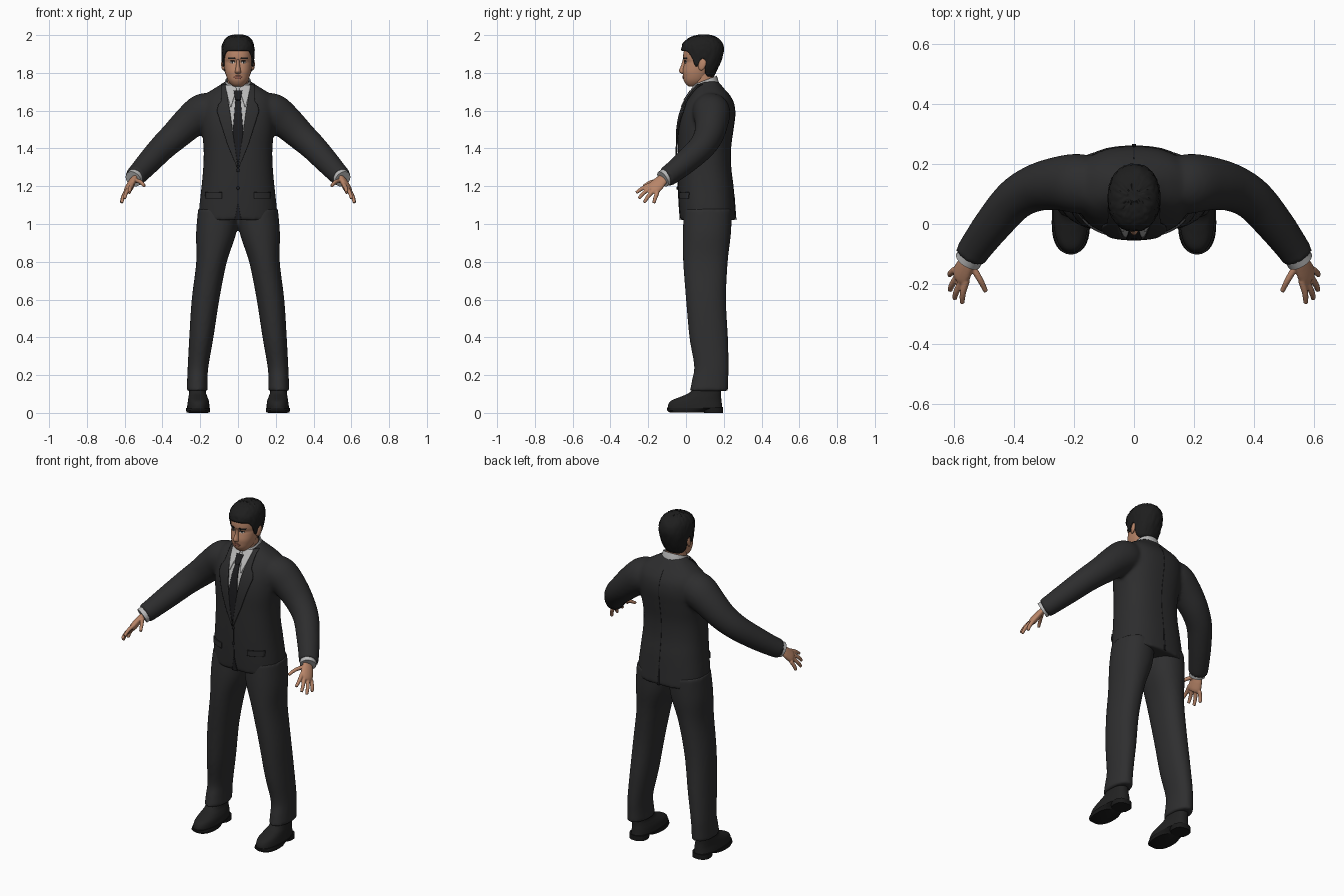
import bpy, bmesh, math, random
from mathutils import Vector

if "Cube" in bpy.data.objects:
    bpy.data.objects.remove(bpy.data.objects["Cube"])

random.seed(3)


def mat(name, rgb):
    m = bpy.data.materials.new(name)
    m.diffuse_color = (*rgb, 1)
    m.use_nodes = True
    m.node_tree.nodes["Principled BSDF"].inputs["Base Color"].default_value = m.diffuse_color
    return m


SUIT = mat("suit charcoal", (.026, .026, .027))
TROUSER = mat("trouser charcoal", (.028, .028, .029))
SHIRT = mat("shirt grey", (.48, .48, .48))
TIE = mat("tie black", (.012, .012, .014))
SKIN = mat("skin", (.48, .235, .14))
LIPS = mat("lips", (.30, .115, .08))
HAIR = mat("hair black", (.013, .013, .013))
SHOE = mat("shoe black", (.016, .016, .016))
SOLE = mat("sole black", (.010, .010, .010))
EYE = mat("eye white", (.55, .5, .46))


def finish(name, bm, material, voxel=0, thick=0, smooth=3):
    bmesh.ops.recalc_face_normals(bm, faces=bm.faces)
    me = bpy.data.meshes.new(name)
    bm.to_mesh(me)
    bm.free()
    ob = bpy.data.objects.new(name, me)
    bpy.context.collection.objects.link(ob)
    me.materials.append(material)
    bpy.ops.object.select_all(action='DESELECT')
    ob.select_set(True)
    bpy.context.view_layer.objects.active = ob
    bpy.ops.object.shade_smooth_by_angle(angle=math.radians(50))
    if voxel:  # fuse overlapping volumes into one skin
        r = ob.modifiers.new("fuse", 'REMESH')
        r.mode, r.voxel_size, r.use_smooth_shade = 'VOXEL', voxel, True
        s = ob.modifiers.new("soften", 'SMOOTH')
        s.factor, s.iterations = .5, smooth
    if thick:
        s = ob.modifiers.new("thickness", 'SOLIDIFY')
        s.thickness, s.offset = thick, 0
    return ob


def dense(rows, sub=5):
    """Smooth curve through rows of numbers."""
    out = []
    for i in range(len(rows) - 1):
        q = [rows[max(0, min(len(rows) - 1, i + k))] for k in (-1, 0, 1, 2)]
        for s in range(sub):
            t = s / sub
            out.append(tuple(.5 * (2 * b + (c - a) * t + (2 * a - 5 * b + 4 * c - d) * t * t
                                   + (3 * b - a - 3 * c + d) * t ** 3) for a, b, c, d in zip(*q)))
    return out + [tuple(rows[-1])]


def sample(rows, z):
    """Linear lookup in rows sorted by rising first value."""
    z = max(rows[0][0], min(rows[-1][0], z))
    for a, b in zip(rows, rows[1:]):
        if z <= b[0]:
            t = (z - a[0]) / (b[0] - a[0])
            return tuple(p + (q - p) * t for p, q in zip(a, b))
    return rows[-1]


def se(v, p):
    return math.copysign(abs(v) ** (2 / p), v)


def oval(row, ang, p, sx=1):
    z, cx, hw, yf, yb = row
    return Vector((sx * cx + hw * se(math.cos(ang), p),
                   (yf + yb) / 2 + (yb - yf) / 2 * se(math.sin(ang), p), z))


def skin(bm, rings, caps=True):
    vs = [[bm.verts.new(c) for c in r] for r in rings]
    n = len(vs[0])
    for a, b in zip(vs, vs[1:]):
        for i in range(n):
            bm.faces.new((a[i], a[(i + 1) % n], b[(i + 1) % n], b[i]))
    if caps:
        bm.faces.new(vs[0])
        bm.faces.new(vs[-1])


def loft(bm, rows, p=2.2, sx=1, n=40, caps=True):
    skin(bm, [[oval(r, 2 * math.pi * i / n, p, sx) for i in range(n)] for r in rows], caps)


def tube(bm, rows, sx=1, side=(0, 0, 1), flat=1.0, n=20):
    """Tube through rows of x, y, z, radius; flat squashes it across the side axis."""
    rows = dense(rows)
    pts = [Vector(r[:3]) for r in rows]
    rings = []
    for i, c in enumerate(pts):
        t = (pts[min(i + 1, len(pts) - 1)] - pts[max(i - 1, 0)]).normalized()
        v = t.cross(Vector(side)).normalized()
        u = v.cross(t)
        ring = [c + rows[i][3] * (u * math.cos(a) + v * flat * math.sin(a))
                for a in (2 * math.pi * k / n for k in range(n))]
        rings.append([Vector((sx * q.x, q.y, q.z)) for q in ring])
    skin(bm, rings)


def drape(name, body, p, edges, material, off=.003, sx=1, back=False, thick=.005, cols=8):
    """Thin plate hugging a body surface, edges = rows of z, x left, x right."""
    bm = bmesh.new()
    grid = []
    for j in range(25):
        z = edges[0][0] + (edges[-1][0] - edges[0][0]) * j / 24
        _, l, r = sample(edges, z)
        _, cx, hw, yf, yb = sample(body, z)
        line = []
        for i in range(cols + 1):
            x = l + (r - l) * i / cols
            d = (yb - yf) / 2 * (1 - min(1, abs(x / hw)) ** p) ** (1 / p) + off
            line.append(bm.verts.new((sx * x, (yf + yb) / 2 + (d if back else -d), z)))
        grid.append(line)
    for a, b in zip(grid, grid[1:]):
        for i in range(cols):
            bm.faces.new((a[i], a[i + 1], b[i + 1], b[i]))
    return finish(name, bm, material, thick=thick)


SIDES = ((1, "left"), (-1, "right"))

# Jacket: torso and sleeves fused (z, centre x, half width, front y, back y)
torso = dense([(1.02, 0, .21, -.03, .264), (1.1, 0, .204, -.036, .258), (1.2, 0, .193, -.041, .25),
               (1.3, 0, .184, -.043, .238), (1.4, 0, .182, -.043, .237), (1.5, 0, .192, -.041, .25),
               (1.58, 0, .197, -.028, .26), (1.64, 0, .194, -.005, .253), (1.68, 0, .178, .02, .232),
               (1.71, 0, .138, .04, .208), (1.735, 0, .097, .055, .187), (1.757, 0, .066, .07, .168)])
bm = bmesh.new()
loft(bm, torso, 2.4, n=56)
for s, _ in SIDES:
    tube(bm, [(.14, .125, 1.6, .095), (.19, .135, 1.588, .1), (.255, .135, 1.54, .09), (.33, .12, 1.47, .079),
              (.40, .08, 1.405, .071), (.47, 0, 1.33, .064), (.53, -.08, 1.265, .056),
              (.548, -.11, 1.248, .054)], s, n=28)
finish("jacket", bm, SUIT, voxel=.011, smooth=4)

# Shirt front, tie, lapels and jacket details
drape("shirt_front", torso, 2.4, [(1.42, -.03, .03), (1.6, -.048, .048), (1.735, -.068, .068)], SHIRT, .001)
drape("tie_blade", torso, 2.4, [(1.33, -.004, .004), (1.4, -.022, .022), (1.5, -.027, .027),
                                (1.665, -.013, .013)], TIE, .007)
drape("tie_knot", torso, 2.4, [(1.655, -.014, .014), (1.705, -.023, .023)], TIE, .013, thick=.009)
drape("front_seam", torso, 2.4, [(1.1, -.002, .002), (1.32, -.002, .002)], TIE, .001, thick=.004)
drape("hem_opening", torso, 2.4, [(1.022, -.018, .018), (1.11, -.001, .001)], TIE, .001, thick=.004)
drape("back_vent", torso, 2.4, [(1.022, -.007, .007), (1.16, -.001, .001)], TIE, .001, back=True, thick=.004)
drape("back_seam", torso, 2.4, [(1.16, -.001, .001), (1.7, -.001, .001)], TIE, 0, back=True, thick=.003)
for s, side in SIDES:
    drape(side + "_lapel", torso, 2.4, [(1.3, 0, .006), (1.42, .018, .055), (1.6, .043, .112), (1.64, .05, .1),
                                        (1.65, .052, .088), (1.74, .062, .085)], SUIT, .008, s, thick=.007)
    drape(side + "_collar_point", torso, 2.4, [(1.62, .036, .04), (1.66, .024, .052), (1.715, .007, .063),
                                               (1.735, .02, .066)], SHIRT, .012, s)
    drape(side + "_pocket_flap", torso, 2.4, [(1.135, .085, .17), (1.168, .085, .172)], SUIT, .004, s, thick=.007)
for z in (1.285, 1.19):
    bm = bmesh.new()
    bmesh.ops.create_uvsphere(bm, u_segments=12, v_segments=8, radius=.009)
    for v in bm.verts:
        v.co = Vector((v.co.x, v.co.y * .5 - .046, v.co.z + z))
    finish("jacket_button", bm, TIE)

# Trousers: both legs fused at the crotch
legs = dense([(.115, .216, .056, .02, .222), (.18, .215, .054, .033, .224), (.25, .211, .055, .043, .226),
              (.4, .194, .064, .018, .222), (.6, .172, .073, 0, .212), (.8, .14, .081, -.015, .221),
              (.95, .116, .106, -.017, .238), (1.08, .105, .106, -.01, .243)])
bm = bmesh.new()
for s, _ in SIDES:
    loft(bm, legs, 2.2, s)
finish("trousers", bm, TROUSER, voxel=.011, smooth=3)

# Shoes, soles and heels
for s, side in SIDES:
    for part, rows, m in (
            ("shoe", dense([(.024, .211, .059, -.097, .193), (.045, .21, .058, -.094, .19),
                            (.065, .21, .055, -.078, .188), (.085, .212, .05, -.03, .186),
                            (.105, .214, .045, .015, .186), (.14, .215, .042, .05, .185)]), SHOE),
            ("sole", [(.003, .211, .061, -.088, .1), (.013, .211, .064, -.1, .11), (.027, .211, .063, -.102, .19)], SOLE),
            ("heel", [(0, .211, .052, .095, .196), (.03, .211, .053, .085, .196)], SOLE)):
        bm = bmesh.new()
        loft(bm, rows, 2.4, s)
        finish(side + "_" + part, bm, m)

# Hands and shirt cuffs
for s, side in SIDES:
    bm = bmesh.new()
    tube(bm, [(.532, -.085, 1.262, .046), (.555, -.123, 1.238, .045)], s)
    finish(side + "_cuff", bm, SHIRT)
    bm = bmesh.new()
    tube(bm, [(.535, -.09, 1.258, .03), (.555, -.125, 1.235, .032), (.567, -.148, 1.212, .038),
              (.578, -.172, 1.188, .04), (.583, -.184, 1.176, .032)], s, (-.04, -.05, .045), .5)
    for base, mid, tip in (
            ((.56, -.19, 1.208), (.572, -.232, 1.188), (.574, -.264, 1.165)),
            ((.574, -.186, 1.193), (.593, -.225, 1.163), (.6, -.25, 1.135)),
            ((.588, -.172, 1.178), (.608, -.203, 1.142), (.615, -.222, 1.113)),
            ((.597, -.152, 1.166), (.612, -.164, 1.134), (.616, -.17, 1.11)),
            ((.545, -.135, 1.232), (.515, -.185, 1.222), (.495, -.225, 1.2))):
        tube(bm, [(*base, .012), (*mid, .0105), (*tip, .0085)], s, (.3, .2, .9), n=12)
    finish(side + "_hand", bm, SKIN, voxel=.004, smooth=2)

# Neck and shirt collar, tilted down to the front
bm = bmesh.new()
loft(bm, [(1.68, 0, .06, .05, .165), (1.74, 0, .056, .04, .155), (1.82, 0, .056, .03, .14)])
finish("neck", bm, SKIN)
bm = bmesh.new()
loft(bm, dense([(1.69, 0, .078, .03, .178), (1.73, 0, .071, .036, .169), (1.762, 0, .064, .042, .16)]), caps=False)
for v in bm.verts:
    v.co.z += .4 * (v.co.y - .105)
finish("shirt_collar", bm, SHIRT, thick=.006)

# Head with nose and ears
head = dense([(1.728, 0, .022, .015, .06), (1.74, 0, .038, 0, .085), (1.76, 0, .053, -.012, .11),
              (1.785, 0, .063, -.016, .125), (1.81, 0, .069, -.018, .14), (1.84, 0, .073, -.012, .158),
              (1.858, 0, .074, -.008, .165), (1.88, 0, .075, -.015, .172), (1.92, 0, .075, -.01, .178),
              (1.955, 0, .066, .012, .16), (1.98, 0, .04, .05, .13)])
bm = bmesh.new()
loft(bm, head)
loft(bm, dense([(1.793, 0, .008, -.018, .01), (1.801, 0, .016, -.031, .01), (1.813, 0, .015, -.037, .01),
                (1.84, 0, .01, -.026, .01), (1.872, 0, .007, -.017, .01)]), 2, n=20)
finish("head", bm, SKIN)
for s, side in SIDES:
    bm = bmesh.new()
    bmesh.ops.create_uvsphere(bm, u_segments=16, v_segments=12, radius=1)
    for v in bm.verts:
        x, y, z = v.co
        v.co = Vector((s * (.078 + .01 * x + .005 * y), .086 + .02 * y + .006 * z, 1.845 + .032 * z))
    finish(side + "_ear", bm, SKIN)
    # Painted face details
    drape(side + "_eye", head, 2.2, [(1.849, .024, .034), (1.855, .016, .043), (1.861, .022, .037)],
          EYE, .001, s, thick=.002)
    drape(side + "_iris", head, 2.2, [(1.85, .027, .033), (1.861, .026, .034)], HAIR, .002, s, thick=.002)
    drape(side + "_lash", head, 2.2, [(1.86, .015, .045), (1.864, .02, .04)], HAIR, .002, s, thick=.002)
    drape(side + "_eyebrow", head, 2.2, [(1.873, .013, .05), (1.881, .018, .052)], HAIR, .002, s, thick=.003)
drape("lips", head, 2.2, [(1.769, -.012, .012), (1.777, -.024, .024), (1.785, -.012, .012)], LIPS, .001, thick=.004)

# Hair: shell from a stepped hairline up to the crown
hair = dense([(1.77, 0, .058, .0, .138), (1.8, 0, .068, -.004, .152), (1.84, 0, .079, -.012, .172),
              (1.88, 0, .082, -.018, .188), (1.92, 0, .083, -.02, .196), (1.95, 0, .079, -.014, .191),
              (1.975, 0, .066, .01, .173), (1.99, 0, .046, .04, .148), (1.998, 0, .016, .078, .112)])
line = [(-.05, 1.918), (.01, 1.915), (.03, 1.89), (.05, 1.835), (.066, 1.835), (.074, 1.876),
        (.1, 1.874), (.115, 1.8), (.14, 1.782), (.25, 1.778)]
bm = bmesh.new()
rings, n = [], 72
for j in range(19):
    ring = []
    for i in range(n):
        a = 2 * math.pi * i / n
        lo = sample(line, oval(sample(hair, 1.86), a, 2.2).y)[1]
        c = oval(sample(hair, lo + (1.998 - lo) * (1 - (1 - j / 18) ** 1.8)), a, 2.2)
        if 0 < j < 18:
            c += (c - Vector((0, .09, 1.88))).normalized() * random.uniform(-.002, .003)
        ring.append(c)
    rings.append(ring)
skin(bm, rings, caps=False)
bm.verts.ensure_lookup_table()
bm.faces.new(bm.verts[-n:])
finish("hair", bm, HAIR, thick=.008)
